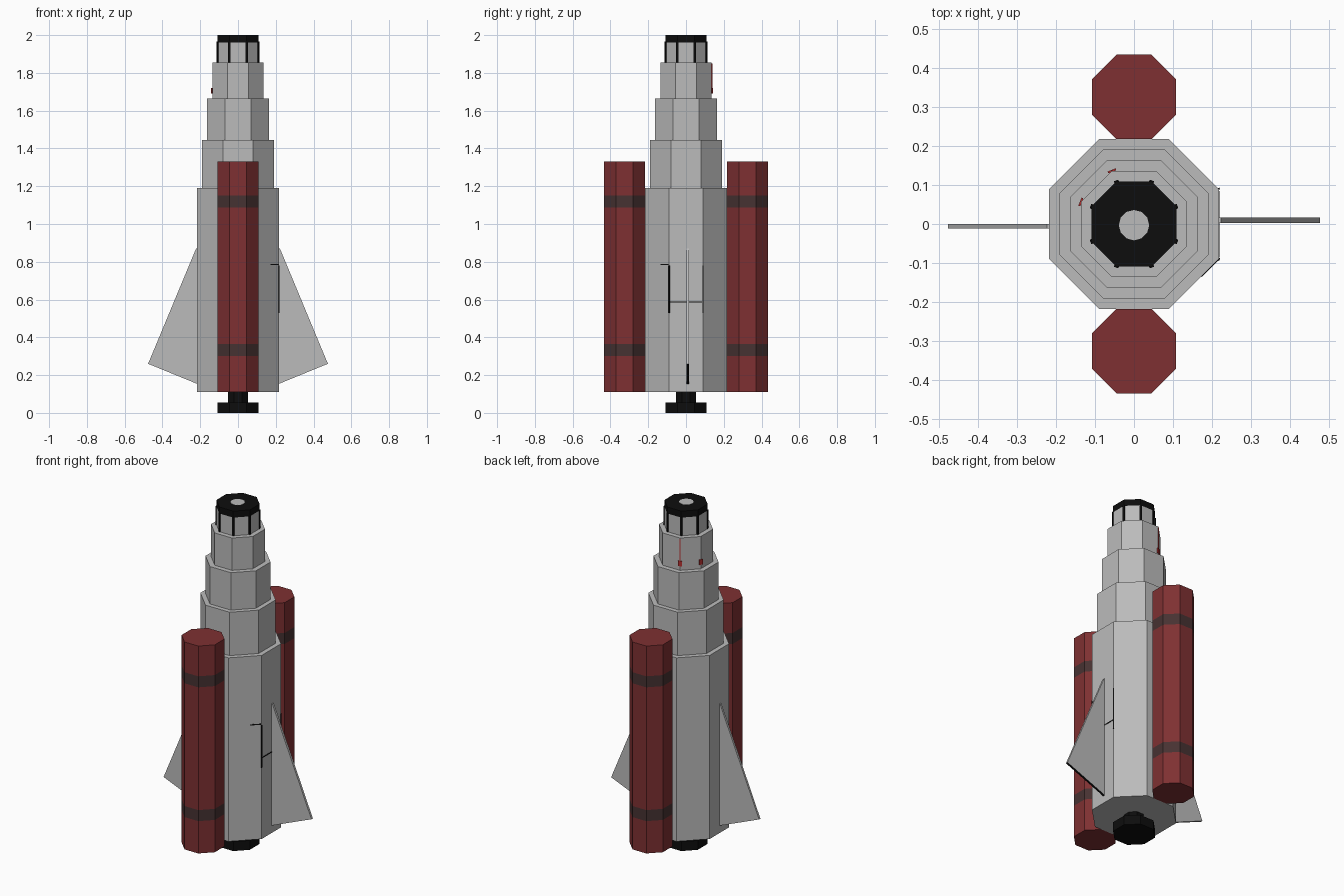
import bpy, bmesh, math
from mathutils import Vector

cube = bpy.data.objects.get("Cube")
if cube:
    bpy.data.objects.remove(cube, do_unlink=True)


def material(name, rgb):
    m = bpy.data.materials.new(name)
    m.use_nodes = True
    m.diffuse_color = (*rgb, 1)
    m.node_tree.nodes["Principled BSDF"].inputs["Base Color"].default_value = (*rgb, 1)
    return m


GREY = material("hull grey", (0.50, 0.50, 0.50))
RED = material("booster red", (0.21, 0.03, 0.032))
BAND = material("band dark brown", (0.062, 0.032, 0.032))
BLACK = material("black", (0.004, 0.004, 0.004))
BRIGHT = material("marking red", (0.45, 0.03, 0.03))

COS = math.cos(math.pi / 8)   # apothem / corner radius of an octagon


def finish(bm, name, mats):
    bmesh.ops.recalc_face_normals(bm, faces=bm.faces)
    me = bpy.data.meshes.new(name)
    bm.to_mesh(me)
    bm.free()
    for m in mats:
        me.materials.append(m)
    ob = bpy.data.objects.new(name, me)
    bpy.context.collection.objects.link(ob)
    return ob


def octagon_stack(name, profile, mats, centre=(0, 0), dark=()):
    """Eight-sided closed column from (apothem, z); faces inside a dark z range use slot 1."""
    bm = bmesh.new()
    rings = []
    for a, z in profile:
        rings.append([bm.verts.new((centre[0] + a / COS * math.cos((i + .5) * math.pi / 4),
                                    centre[1] + a / COS * math.sin((i + .5) * math.pi / 4), z))
                      for i in range(8)])
    for lo, hi in zip(rings, rings[1:]):
        for i in range(8):
            j = (i + 1) % 8
            bm.faces.new((lo[i], lo[j], hi[j], hi[i]))
    bm.faces.new(rings[0][::-1])
    bm.faces.new(rings[-1])
    for f in bm.faces:
        z = f.calc_center_median().z
        f.material_index = int(any(a <= z <= b for a, b in dark))
    return finish(bm, name, mats)


def plate(name, mat, centre, size, angle=0):
    """Thin box turned about z."""
    bm = bmesh.new()
    bmesh.ops.create_cube(bm, size=1)
    bmesh.ops.scale(bm, vec=size, verts=bm.verts)
    ob = finish(bm, name, [mat])
    ob.location = centre
    ob.rotation_euler.z = angle
    return ob


def corner_strip(name, mat, apothem, corner, z0, z1, width):
    """Strip lying on an upright corner edge of an octagon column."""
    a = (corner + .5) * math.pi / 4
    r = apothem / COS
    return plate(name, mat, (r * math.cos(a), r * math.sin(a), (z0 + z1) / 2),
                 (0.005, width, z1 - z0), a)


# Stepped hull with a black cap
octagon_stack("hull", [(0.217, 0.11), (0.217, 1.19), (0.19, 1.19), (0.19, 1.445),
                       (0.164, 1.445), (0.164, 1.665), (0.136, 1.665), (0.136, 1.855),
                       (0.109, 1.855), (0.109, 1.962), (0.109, 2.0)],
              [GREY, BLACK], dark=[(1.97, 2.01)])

# Light disc in the middle of the cap
bm = bmesh.new()
bmesh.ops.create_cone(bm, cap_ends=True, segments=12, radius1=0.039, radius2=0.039, depth=0.002)
finish(bm, "cap_disc", [GREY]).location = (0, -0.003, 2.0)

# Engine
octagon_stack("engine", [(0.108, 0), (0.108, 0.055), (0.052, 0.055), (0.052, 0.12)], [BLACK])

# Boosters, front and back, with two dark bands each
for name, y in (("front_booster", -0.325), ("back_booster", 0.325)):
    octagon_stack(name, [(0.108, z) for z in (0.11, 0.30, 0.365, 1.087, 1.152, 1.33)],
                  [RED, BAND], (0, y), dark=[(0.31, 0.35), (1.10, 1.14)])

# Fins: flat triangles with a black lower edge on the left one
for name, s, y0, y1 in (("left_fin", 1, 0.003, 0.016), ("right_fin", -1, -0.012, 0.0)):
    bm = bmesh.new()
    outline = [(0.20, 0.147), (0.476, 0.26), (0.222, 0.87), (0.20, 0.87)]
    near, far = [[bm.verts.new((s * x, y, z)) for x, z in outline] for y in (y0, y1)]
    bm.faces.new(near)
    bm.faces.new(far[::-1])
    for i in range(4):
        j = (i + 1) % 4
        f = bm.faces.new((near[i], far[i], far[j], near[j]))
        f.material_index = int(i == 0 and s == 1)
    finish(bm, name, [GREY, BLACK])

# Black strips below the cap
for c in range(8):
    corner_strip("cap_strip", BLACK, 0.109, c, 1.856, 1.965, 0.012)

# Panel lines on the left side of the hull
corner_strip("panel_line_front", BLACK, 0.217, 7, 0.53, 0.78, 0.008)
corner_strip("panel_line_back", BLACK, 0.217, 0, 0.53, 0.78, 0.005)
plate("panel_line_across", BLACK, (0.217, 0.0, 0.587), (0.003, 0.17, 0.006))
d = Vector((1, -1, 0)).normalized() * 0.217
plate("panel_line_top", BLACK, (d.x + 0.04, d.y + 0.04, 0.786), (0.003, 0.06, 0.006), -math.pi / 4)

# Small red marks on the upper stage
for c in (2, 3):
    corner_strip("red_mark", BRIGHT, 0.136, c, 1.69, 1.72, 0.022)
corner_strip("red_line", BRIGHT, 0.136, 2, 1.70, 1.85, 0.004)
